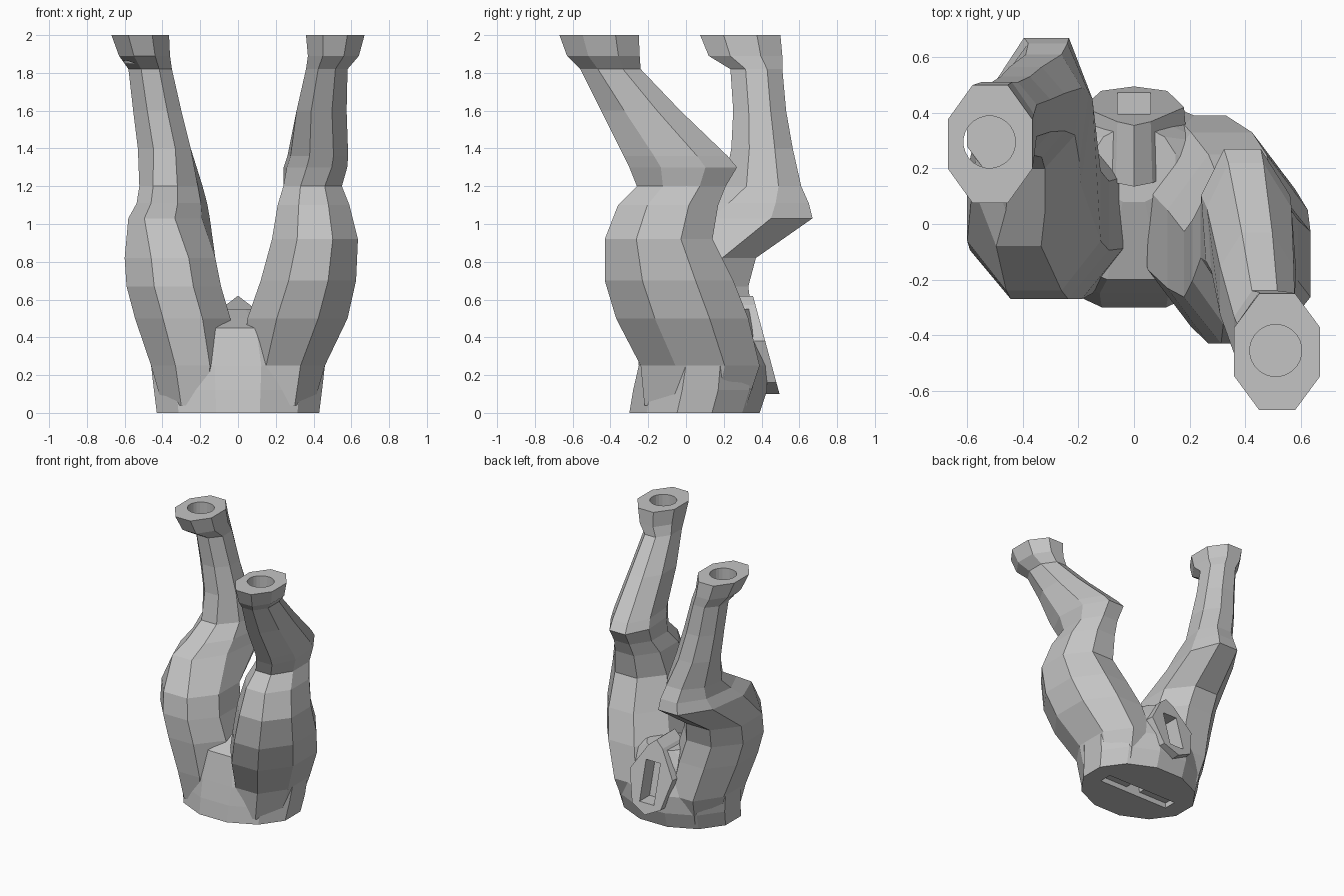
import bpy, bmesh, math

cube = bpy.data.objects.get("Cube")
if cube:
    bpy.data.objects.remove(cube, do_unlink=True)

grey = bpy.data.materials.new("plain grey")
grey.use_nodes = True
grey.diffuse_color = (0.55, 0.55, 0.55, 1)
grey.node_tree.nodes["Principled BSDF"].inputs["Base Color"].default_value = (0.55, 0.55, 0.55, 1)


def ring(z, x0, x1, y0, y1, lean=0, sides=8):
    """Flat-fronted polygon that fills the given extents."""
    k = 1 / math.cos(math.pi / sides)
    pts = []
    for i in range(sides):
        a = 2 * math.pi * (i + 0.5) / sides
        c, s = math.cos(a) * k, math.sin(a) * k
        pts.append(((x0 + x1) / 2 + c * (x1 - x0) / 2 + lean * s,
                    (y0 + y1) / 2 + s * (y1 - y0) / 2, z))
    return pts


def loft(name, rings):
    bm = bmesh.new()
    loops = [[bm.verts.new(p) for p in r] for r in rings]
    n = len(loops[0])
    for a, b in zip(loops, loops[1:]):
        for i in range(n):
            j = (i + 1) % n
            bm.faces.new((a[i], a[j], b[j], b[i]))
    bm.faces.new(loops[0])
    bm.faces.new(loops[-1])
    bmesh.ops.recalc_face_normals(bm, faces=bm.faces)
    mesh = bpy.data.meshes.new(name)
    bm.to_mesh(mesh)
    bm.free()
    mesh.materials.append(grey)
    ob = bpy.data.objects.new(name, mesh)
    bpy.context.collection.objects.link(ob)
    return ob


def cut(target, cutter):
    """Subtract the cutter from the target, then remove it."""
    cutter.hide_render = True
    mod = target.modifiers.new("socket", "BOOLEAN")
    mod.operation = "DIFFERENCE"
    mod.solver = "EXACT"
    mod.object = cutter
    bpy.context.view_layer.objects.active = target
    bpy.ops.object.modifier_apply(modifier=mod.name)
    bpy.data.objects.remove(cutter, do_unlink=True)


def ankle_socket(leg, x, y, r=0.093):
    box = (x - r, x + r, y - r, y + r)
    cut(leg, loft("socket_cutter", [ring(z, *box, sides=24) for z in (1.85, 2.1)]))


# Left leg: leaning forward above the knee
left_leg = loft("left_leg", [ring(*r) for r in (
    (0.04, 0.06, 0.40, -0.22, 0.32),
    (0.25, 0.02, 0.46, -0.24, 0.39),
    (0.50, 0.05, 0.58, -0.37, 0.33),
    (0.70, 0.12, 0.625, -0.43, 0.25),
    (0.92, 0.18, 0.635, -0.43, 0.14),
    (1.10, 0.21, 0.59, -0.36, 0.17),
    (1.20, 0.24, 0.55, -0.26, 0.21),
    (1.30, 0.25, 0.57, -0.30, 0.27, -0.02),
    (1.36, 0.27, 0.575, -0.33, 0.22, -0.02),
    (1.60, 0.31, 0.575, -0.45, -0.03),
    (1.82, 0.36, 0.58, -0.56, -0.24),
    (1.89, 0.37, 0.64, -0.63, -0.245),
    (2.00, 0.36, 0.67, -0.67, -0.25))])
ankle_socket(left_leg, 0.51, -0.455)

# Right leg: knee pushed far to the back
right_leg = loft("right_leg", [ring(*r) for r in (
    (0.04, -0.40, -0.06, -0.22, 0.32),
    (0.25, -0.46, -0.02, -0.25, 0.39),
    (0.50, -0.545, -0.04, -0.27, 0.35),
    (0.67, -0.59, -0.09, -0.27, 0.33),
    (0.82, -0.60, -0.12, -0.24, 0.37),
    (1.03, -0.56, -0.17, -0.08, 0.67, 0.05),
    (1.11, -0.52, -0.18, 0.05, 0.65, 0.04),
    (1.20, -0.51, -0.20, 0.20, 0.61, 0.03),
    (1.40, -0.53, -0.25, 0.24, 0.565),
    (1.60, -0.555, -0.30, 0.25, 0.53),
    (1.82, -0.58, -0.35, 0.235, 0.51),
    (1.89, -0.63, -0.36, 0.12, 0.51),
    (2.00, -0.67, -0.365, 0.075, 0.50))])
ankle_socket(right_leg, -0.52, 0.295)

# Hips with a wide slot underneath
hips = loft("hips", [ring(*r, 0, 12) for r in (
    (0.00, -0.43, 0.43, -0.30, 0.39),
    (0.12, -0.445, 0.445, -0.28, 0.43),
    (0.25, -0.46, 0.46, -0.25, 0.43),
    (0.45, -0.36, 0.36, -0.20, 0.37),
    (0.55, -0.15, 0.15, 0.08, 0.35))])
cut(hips, loft("slot_cutter", [ring(z, -0.3, 0.3, -0.01, 0.09, 0, 4) for z in (-0.1, 0.1)]))


# Tail mount: sloping six-sided pad with a rectangular socket
def slope(x, z, depth=0):
    return (x, 0.36 + (0.6 - z) * 0.27 - depth, z)


half = ((0.06, 0.57), (0.18, 0.38), (0.12, 0.16))
outline = [(0, 0.62), *half, (0, 0.1), *[(-x, z) for x, z in reversed(half)]]
tail_mount = loft("tail_mount", [[slope(x * s, z, d) for x, z in outline]
                                 for d, s in ((0.0, 1.0), (0.22, 1.1))])
window = [(-0.06, 0.18), (0.06, 0.18), (0.06, 0.47), (-0.06, 0.47)]
for part in (tail_mount, hips):
    cut(part, loft("tail_cutter", [[slope(x, z, d) for x, z in window] for d in (-0.1, 0.12)]))
